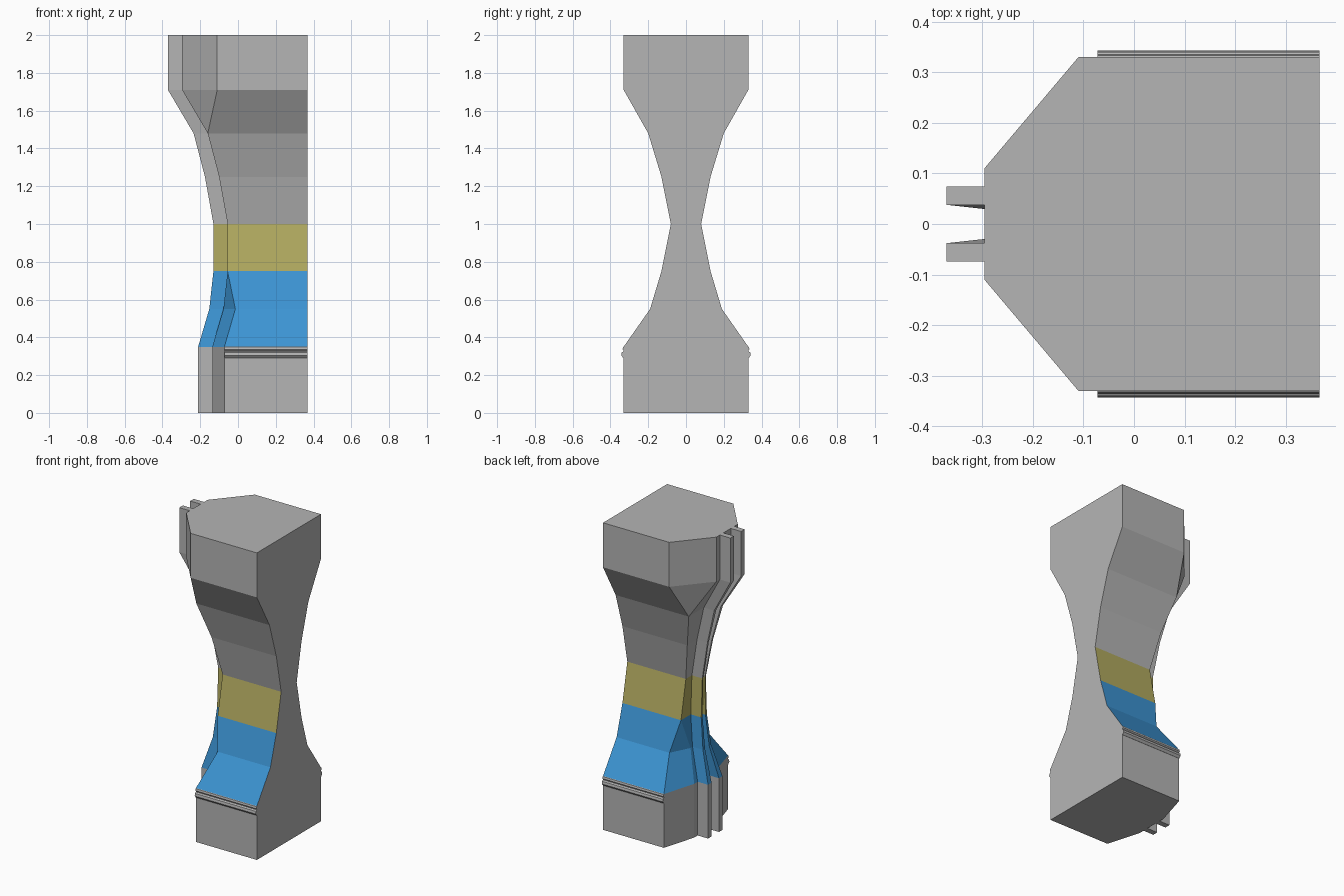
import bpy, bmesh

if "Cube" in bpy.data.objects:
    bpy.data.objects.remove(bpy.data.objects["Cube"])


def material(name, rgb):
    m = bpy.data.materials.new(name)
    m.diffuse_color = (*rgb, 1)
    m.use_nodes = True
    m.node_tree.nodes["Principled BSDF"].inputs["Base Color"].default_value = m.diffuse_color
    return m


MATS = [material("stone_grey", (0.46, 0.46, 0.46)),
        material("band_yellow", (0.44, 0.40, 0.115)),
        material("panel_blue", (0.046, 0.30, 0.66))]
RIGHT = 0.367   # flat wall side
RIB_DEPTH = 0.075

# height, half width, front x, x where the corner chamfer starts (same = square corner)
LEVELS = [(0.0, 0.33, -0.136, -0.072), (0.35, 0.33, -0.136, -0.072),
          (0.55, 0.19, -0.077, -0.014), (0.75, 0.13, -0.055, -0.055),
          (1.0, 0.08, -0.055, -0.055), (1.25, 0.13, -0.10, -0.10),
          (1.48, 0.20, -0.16, -0.16), (1.71, 0.33, -0.296, -0.11),
          (2.0, 0.33, -0.296, -0.11)]


def loft(name, rings, banded=True):
    """Skin a list of closed rings, cap the ends, colour by height."""
    bm = bmesh.new()
    rows = [[bm.verts.new(p) for p in ring] for ring in rings]
    n = len(rows[0])
    for a, b in zip(rows, rows[1:]):
        for i in range(n):
            j = (i + 1) % n
            bm.faces.new((a[i], a[j], b[j], b[i]))
    bm.faces.new(rows[0][::-1])
    bm.faces.new(rows[-1])
    bmesh.ops.remove_doubles(bm, verts=bm.verts, dist=0.0005)
    bmesh.ops.recalc_face_normals(bm, faces=bm.faces)
    if banded:
        for f in bm.faces:
            z = f.calc_center_median().z
            if f.normal.x < 0.99:          # the flat wall side stays grey
                f.material_index = 2 if 0.35 < z < 0.75 else 1 if 0.75 < z < 1.0 else 0
    me = bpy.data.meshes.new(name)
    bm.to_mesh(me)
    bm.free()
    for m in MATS:
        me.materials.append(m)
    ob = bpy.data.objects.new(name, me)
    bpy.context.collection.objects.link(ob)
    return ob


# main pillar: six-sided section that becomes a plain rectangle at the waist
def section(z, w, front, cham):
    nose = w if front == cham else w / 3
    return [(RIGHT, -w, z), (RIGHT, w, z), (cham, w, z),
            (front, nose, z), (front, -nose, z), (cham, -w, z)]


loft("pillar_body", [section(*lv) for lv in LEVELS])

for side, s in (("left", 1), ("right", -1)):
    # rib running up the narrow side, its width follows the pillar width
    rings = []
    for z, w, front, cham in LEVELS:
        yi, yo = s * w * 0.115, s * w * 0.225
        xo, xi = front - RIB_DEPTH, front + 0.002
        rings.append([(xo, yi, z), (xo, yo, z), (xi, yo, z), (xi, yi, z)])
    loft("rib_" + side, rings)

    # double-bead trim at the top of the base
    profile = [(0.315, 0.29), (0.331, 0.29), (0.343, 0.304), (0.340, 0.32),
               (0.328, 0.327), (0.336, 0.336), (0.333, 0.348), (0.315, 0.362)]
    loft("base_trim_" + side,
         [[(x, s * y, z) for y, z in profile] for x in (-0.072, RIGHT)], banded=False)
